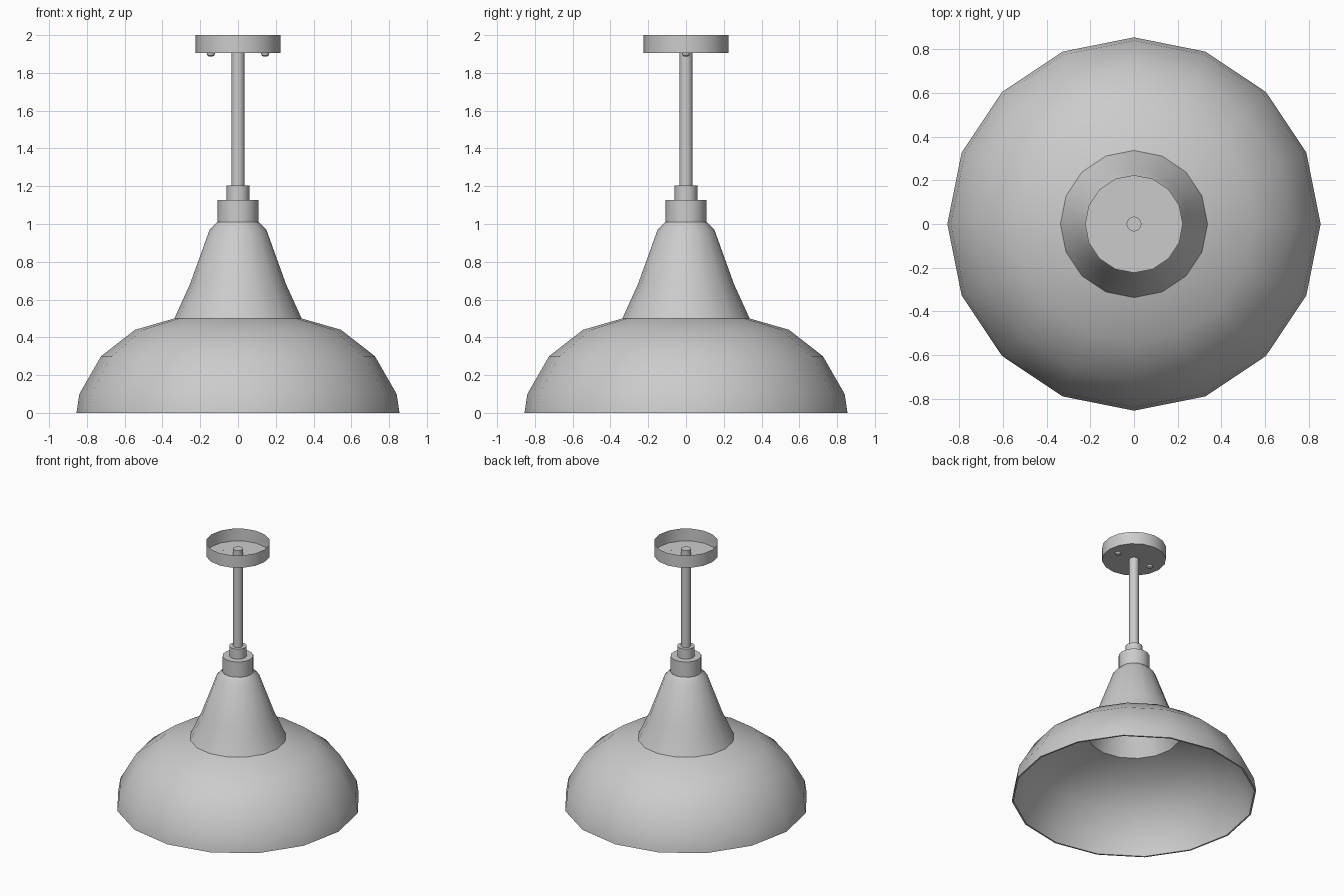
import bpy, bmesh, math

if "Cube" in bpy.data.objects:
    bpy.data.objects.remove(bpy.data.objects["Cube"])


def lathe(name, profile, sides=16, centre=(0, 0), caps="", closed=False):
    """Revolve an (r, z) profile, listed upward on its outer side, about a vertical axis."""
    bm = bmesh.new()
    rings = []
    for r, z in profile:
        rings.append([bm.verts.new((centre[0] + r * math.cos(2 * math.pi * i / sides),
                                    centre[1] + r * math.sin(2 * math.pi * i / sides), z))
                      for i in range(sides)])
    pairs = list(zip(rings, rings[1:]))
    if closed:
        pairs.append((rings[-1], rings[0]))
    for a, b in pairs:
        for i in range(sides):
            j = (i + 1) % sides
            bm.faces.new((a[i], a[j], b[j], b[i]))
    if "b" in caps:
        bm.faces.new(rings[0][::-1])
    if "t" in caps:
        bm.faces.new(rings[-1])
    mesh = bpy.data.meshes.new(name)
    bm.to_mesh(mesh)
    bm.free()
    mesh.shade_smooth()
    mesh.set_sharp_from_angle(angle=math.radians(32))
    obj = bpy.data.objects.new(name, mesh)
    bpy.context.collection.objects.link(obj)
    return obj


def shell(outer, wall=0.012):
    """Add an inner wall to an outer profile, keeping the rim level on the ground."""
    inner = [(r - wall, z - wall * 0.7 if z > 0 else 0) for r, z in outer]
    return outer + inner[::-1]


# Hollow shade: wide bowl and the conical neck above it
lathe("shade", shell([(0.855, 0), (0.84, 0.10), (0.725, 0.30), (0.545, 0.44),
                      (0.337, 0.50), (0.255, 0.68), (0.15, 0.97), (0.11, 1.01)]),
      closed=True)

# Stepped socket collars
lathe("lower_collar", [(0.108, 1.005), (0.108, 1.127)], caps="bt")
lathe("upper_collar", [(0.06, 1.12), (0.06, 1.203)], caps="bt")

# Hanging rod, ending just inside the canopy
lathe("rod", [(0.034, 1.19), (0.034, 1.95)], caps="bt")

# Ceiling canopy: shallow cup open at the top
lathe("canopy", [(0.224, 1.905), (0.224, 2.0)], caps="b")

# Two domed canopy screws
for side, label in ((-1, "left"), (1, "right")):
    lathe(label + "_screw", [(0.012, 1.888), (0.019, 1.893), (0.022, 1.906)],
          sides=12, centre=(side * 0.144, 0), caps="bt")
